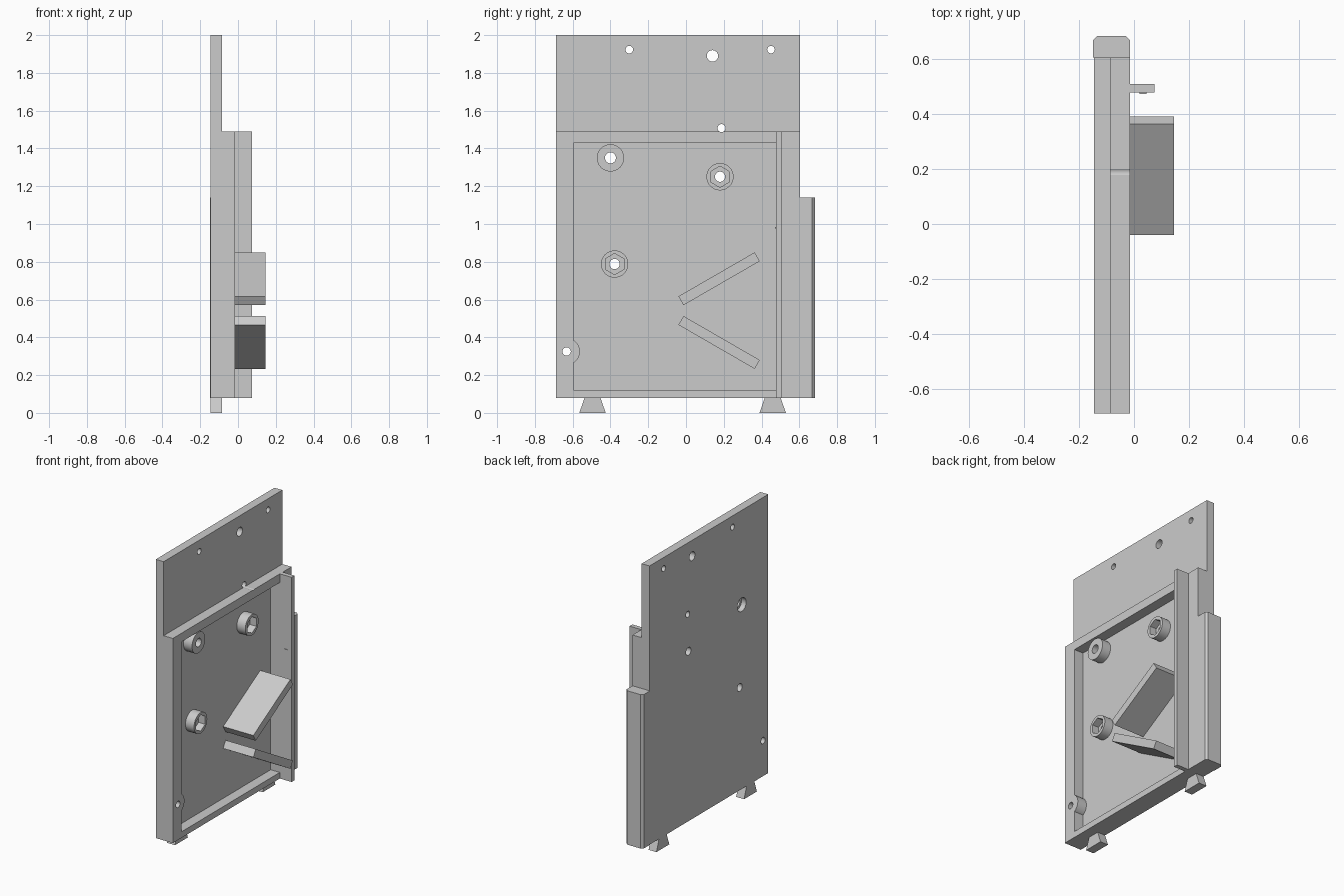
import bpy, math
from mathutils import Matrix

if "Cube" in bpy.data.objects:
    bpy.data.objects.remove(bpy.data.objects["Cube"], do_unlink=True)

grey = bpy.data.materials.new("plain_grey")
grey.use_nodes = True
grey.diffuse_color = (0.6, 0.6, 0.6, 1)
grey.node_tree.nodes["Principled BSDF"].inputs["Base Color"].default_value = (0.6, 0.6, 0.6, 1)

BACK, FLOOR, RIM = -0.145, -0.085, -0.015   # depth levels along x


def prism(name, profile, x0, x1):
    """Extrude a counter-clockwise (y, z) profile from x0 to x1."""
    n = len(profile)
    verts = [(x, y, z) for x in (x0, x1) for y, z in profile]
    faces = [tuple(reversed(range(n))), tuple(range(n, 2 * n))]
    faces += [(i, (i + 1) % n, n + (i + 1) % n, n + i) for i in range(n)]
    mesh = bpy.data.meshes.new(name)
    mesh.from_pydata(verts, [], faces)
    mesh.materials.append(grey)
    obj = bpy.data.objects.new(name, mesh)
    bpy.context.scene.collection.objects.link(obj)
    return obj


def box(name, x0, x1, y0, y1, z0, z1):
    return prism(name, [(y0, z0), (y1, z0), (y1, z1), (y0, z1)], x0, x1)


def disc(name, y, z, r, x0, x1, sides=40):
    ring = [2 * math.pi * i / sides + math.pi / 2 for i in range(sides)]
    return prism(name, [(y + r * math.cos(a), z + r * math.sin(a)) for a in ring], x0, x1)


def combine(obj, tool, operation="DIFFERENCE"):
    """Apply a boolean and discard the tool."""
    tool.hide_render = True
    mod = obj.modifiers.new("cut", "BOOLEAN")
    mod.operation, mod.object, mod.solver = operation, tool, "EXACT"
    bpy.ops.object.select_all(action="DESELECT")
    bpy.context.view_layer.objects.active = obj
    obj.select_set(True)
    bpy.ops.object.modifier_apply(modifier=mod.name)
    bpy.data.objects.remove(tool, do_unlink=True)


def drill(obj, holes):
    for y, z, r in holes:
        combine(obj, disc("drill", y, z, r, -0.3, 0.2))


# Hole positions: y, z, radius
top_holes = [(-0.30, 1.923, 0.02), (0.14, 1.89, 0.03), (0.45, 1.923, 0.02)]
notch_hole = (0.188, 1.508, 0.021)
corner_hole = (-0.632, 0.325, 0.022)
round_boss = (-0.40, 1.35, 0.029)
hex_bosses = [(0.18, 1.25, 0.027), (-0.378, 0.788, 0.027)]

# Tall back plate
plate = box("back_plate", BACK, FLOOR, -0.688, 0.604, 0.08, 2.0)
drill(plate, top_holes + [notch_hole, corner_hole, round_boss] + hex_bosses)
combine(plate, disc("counterbore", *round_boss[:2], 0.047, -0.3, -0.11))

# Raised rim around the tray, with a bulge for the corner hole
frame = box("tray_frame", FLOOR, RIM, -0.688, 0.604, 0.08, 1.49)
combine(frame, box("tray_cut", -0.2, 0.1, -0.595, 0.477, 0.122, 1.43))
combine(frame, disc("corner_bulge", *corner_hole[:2], 0.07, FLOOR, RIM)
        if corner_hole[0] - 0.07 > -0.688 else
        prism("corner_bulge", [(-0.632 + 0.07 * math.sin(math.pi * i / 24),
                                0.325 - 0.07 * math.cos(math.pi * i / 24))
                               for i in range(25)], FLOOR, RIM), "UNION")
drill(frame, [notch_hole, corner_hole])

# Screw bosses, two with hexagonal nut pockets
boss = disc("round_boss", *round_boss[:2], 0.072, FLOOR, -0.02)
drill(boss, [round_boss])
bosses = [boss]
for i, hole in enumerate(hex_bosses):
    b = disc(f"hex_boss_{i + 1}", *hole[:2], 0.072, FLOOR, -0.02)
    drill(b, [hole])
    combine(b, disc("hex_pocket", *hole[:2], 0.056, -0.07, 0.1, 6))
    bosses.append(b)

# Upright lip along the tray edge, with a tiny ridge
box("edge_lip", RIM, 0.075, 0.477, 0.508, 0.08, 1.49)
box("lip_ridge", 0.02, 0.045, 0.472, 0.477, 0.977, 0.984)

# Side rail with chamfered outer edges
rail = box("side_rail", -0.148, RIM, 0.604, 0.683, 0.08, 1.14)
bevel = rail.modifiers.new("chamfer", "BEVEL")
bevel.width, bevel.segments, bevel.limit_method = 0.015, 1, "WEIGHT"
weights = rail.data.attributes.new("bevel_weight_edge", "FLOAT", "EDGE")
for e in rail.data.edges:
    ends = [rail.data.vertices[v].co for v in e.vertices]
    if all(c.y > 0.68 for c in ends) and abs(ends[0].z - ends[1].z) > 0.5:
        weights.data[e.index].value = 1.0

# Two slanted fins converging toward the front
for name, z, angle in (("upper_fin", 0.71, 30), ("lower_fin", 0.373, -30)):
    fin = box(name, FLOOR, 0.145, -0.233, 0.233, -0.027, 0.027)
    fin.data.transform(Matrix.Translation((0, 0.175, z)) @ Matrix.Rotation(math.radians(angle), 4, "X"))

# Dovetail feet
for name, y in (("front_foot", -0.495), ("rear_foot", 0.459)):
    prism(name, [(y - 0.07, 0), (y + 0.07, 0), (y + 0.042, 0.08), (y - 0.042, 0.08)], BACK, FLOOR)

# Smooth the round walls, keep edges sharp
bpy.ops.object.select_all(action="DESELECT")
for obj in bosses + [plate, frame]:
    obj.select_set(True)
bpy.context.view_layer.objects.active = plate
bpy.ops.object.shade_smooth_by_angle(angle=math.radians(30))
